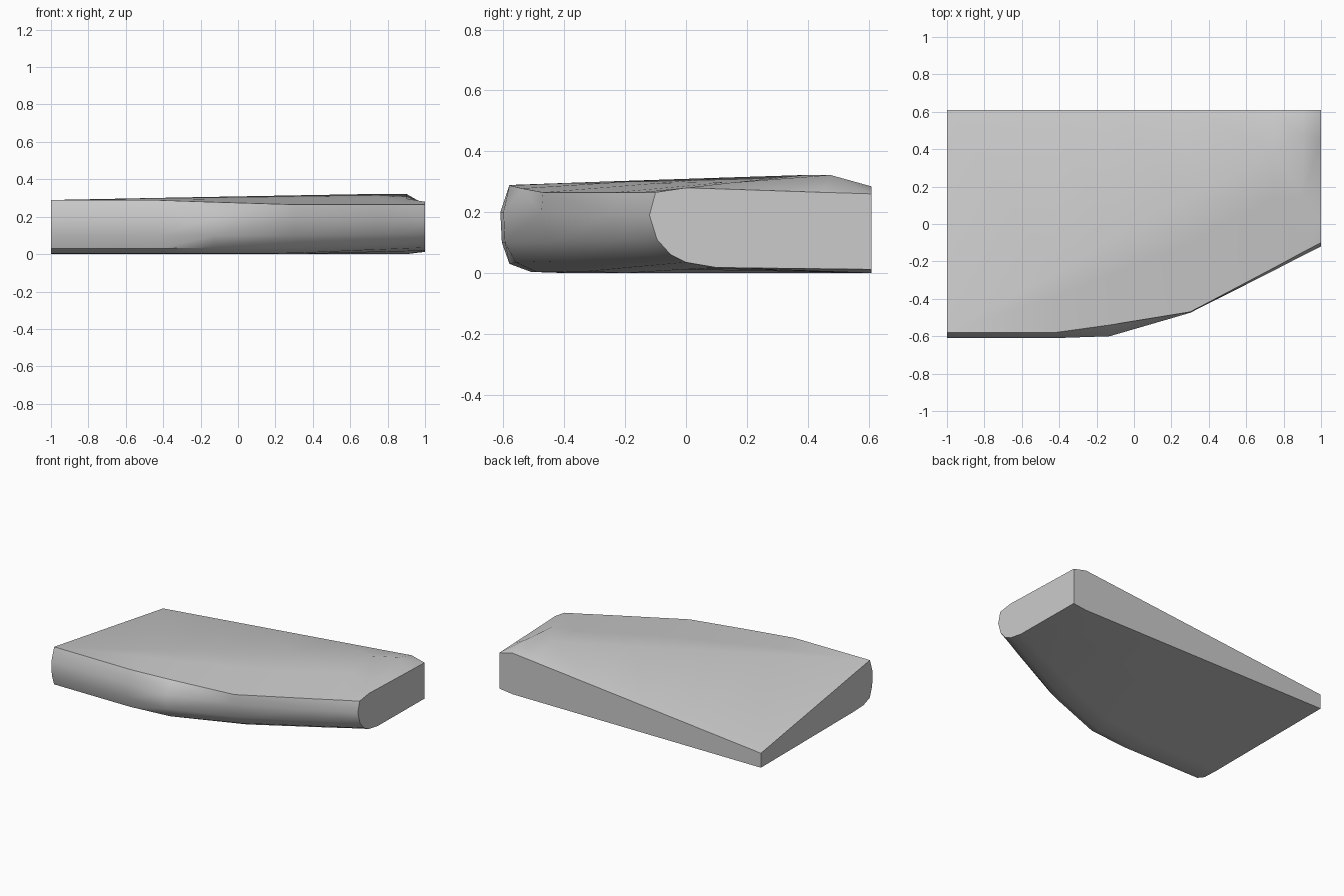
import bpy
import bmesh
import math
from mathutils import Vector

cube = bpy.data.objects.get("Cube")
if cube:
    bpy.data.objects.remove(cube, do_unlink=True)

# Plain grey material
grey = bpy.data.materials.new("plain grey")
grey.use_nodes = True
colour = (0.6, 0.6, 0.6, 1)
grey.diffuse_color = colour
grey.node_tree.nodes["Principled BSDF"].inputs["Base Color"].default_value = colour

BACK = 0.61
RIDGE_END = 0.9


def edge_profile(*points):
    return [Vector(p) for p in points]


# Rounded front edge as (y, z), running from the top rim down to the underside
straight = edge_profile((-.58, .288), (-.61, .2), (-.605, .1), (-.58, .03), (-.51, .004), (-.4, 0))
bend = edge_profile((-.54, .278), (-.6, .2), (-.595, .1), (-.56, .035), (-.49, .003), (-.36, 0))
corner = edge_profile((-.47, .265), (-.475, .2), (-.45, .1), (-.4, .04), (-.33, .005), (-.2, 0))
tip = edge_profile((-.1, .265), (-.12, .19), (-.095, .11), (-.05, .06), (0, .035), (.1, .018))


def blend(first, second, amount):
    return [a.lerp(b, amount) for a, b in zip(first, second)]


def ridge_point(x):
    # The diagonal ridge climbs gently, then levels out
    return Vector((-.58 + (x + 1) * .555, min(.29 + (x + 1) * .0185, .322)))


def section(x, profile, middle=None, ridge=None, back_top=None, back_bottom=0.0):
    """One closed slice of the slab at a given x."""
    ridge = ridge or ridge_point(x)
    middle = middle or profile[0].lerp(ridge, 0.6)
    if back_top is None:
        back_top = .1 + (x + 1) * .097
    loop = profile + [Vector((BACK, back_bottom)), Vector((BACK, back_top)), ridge, middle]
    return [Vector((x, p.x, p.y)) for p in loop]


sections = [
    section(-1, straight),
    section(-.42, straight),
    section(-.13, bend),
    section(.3, corner),
    section(.75, blend(corner, tip, .64)),
    section(RIDGE_END, blend(corner, tip, .86), middle=Vector((.15, .297))),
    section(1, tip, middle=Vector((0, .28)), ridge=Vector((.45, .265)),
            back_top=.26, back_bottom=.012),
]

# Loft the slices into the slab and cap both ends
bm = bmesh.new()
rings = [[bm.verts.new(co) for co in ring] for ring in sections]
for ring, following in zip(rings, rings[1:]):
    count = len(ring)
    for i in range(count):
        j = (i + 1) % count
        bm.faces.new((ring[i], ring[j], following[j], following[i]))
bm.faces.new(rings[0])
bm.faces.new(rings[-1])
bmesh.ops.remove_doubles(bm, verts=bm.verts[:], dist=0.004)
bmesh.ops.triangulate(bm, faces=[f for f in bm.faces if len(f.verts) == 4])
bmesh.ops.recalc_face_normals(bm, faces=bm.faces[:])

mesh = bpy.data.meshes.new("wedge_slab")
bm.to_mesh(mesh)
bm.free()
mesh.materials.append(grey)
slab = bpy.data.objects.new("wedge_slab", mesh)
bpy.context.collection.objects.link(slab)

# Smooth the rounded edge while keeping the rims sharp
bpy.ops.object.select_all(action="DESELECT")
slab.select_set(True)
bpy.context.view_layer.objects.active = slab
bpy.ops.object.shade_smooth_by_angle(angle=math.radians(35))
